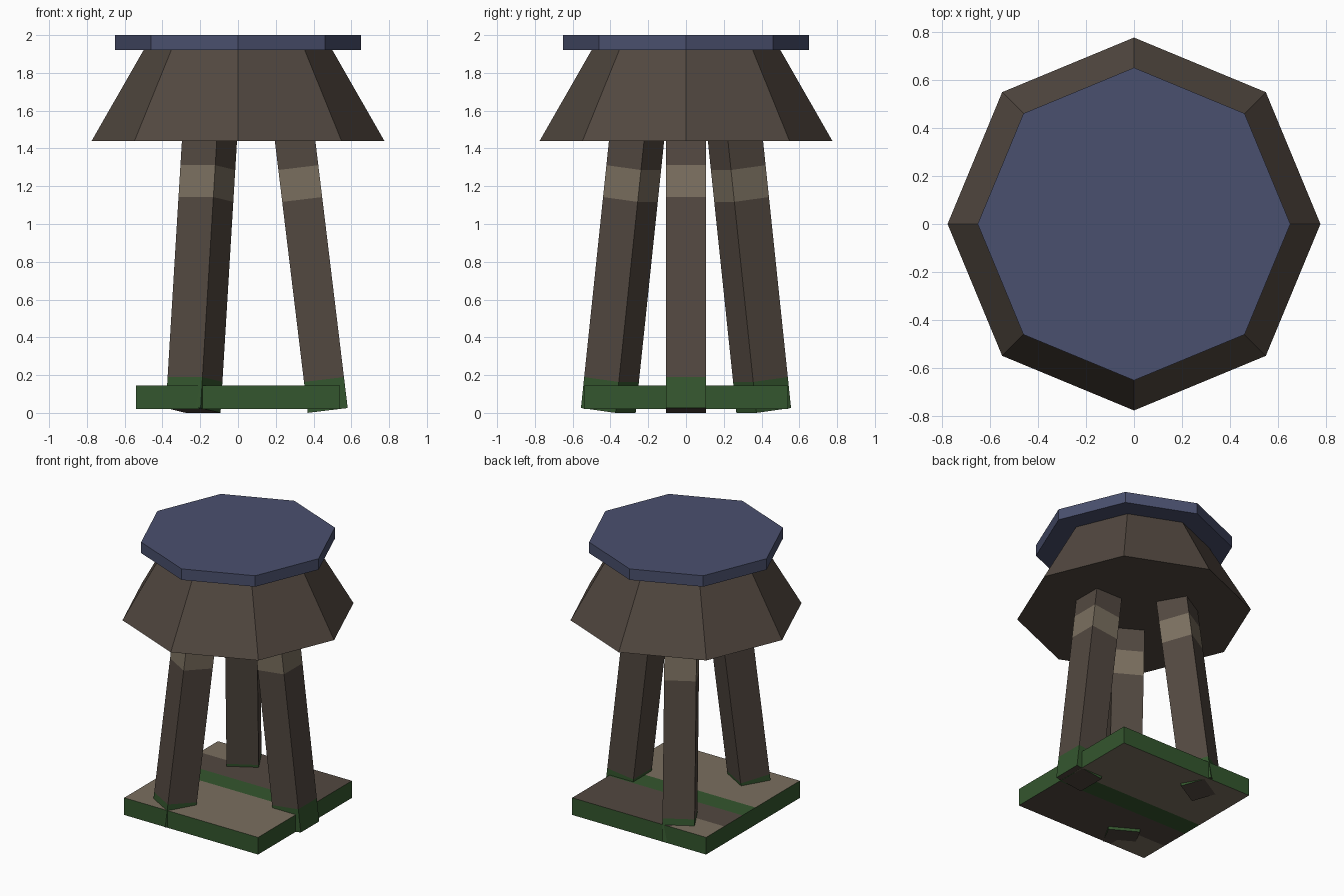
import bpy
import bmesh
from math import radians
from mathutils import Matrix, Vector

if "Cube" in bpy.data.objects:
    bpy.data.objects.remove(bpy.data.objects["Cube"], do_unlink=True)


def make_material(name, rgb):
    """Flat material from 0-255 display values, converted to linear."""
    linear = [((c / 255 + 0.055) / 1.055) ** 2.4 for c in rgb]
    mat = bpy.data.materials.new(name)
    mat.use_nodes = True
    mat.diffuse_color = (*linear, 1)
    shader = next(n for n in mat.node_tree.nodes if n.type == 'BSDF_PRINCIPLED')
    shader.inputs["Base Color"].default_value = (*linear, 1)
    return mat


brown = make_material("dark brown wood", (82, 72, 64))
tan = make_material("tan wood", (122, 111, 95))
green = make_material("moss green", (52, 86, 46))
blue = make_material("slate blue", (74, 80, 110))
BROWN, TAN, GREEN = range(3)


def finish(name, bm, mats, matrix=Matrix()):
    mesh = bpy.data.meshes.new(name)
    bm.to_mesh(mesh)
    bm.free()
    for mat in mats:
        mesh.materials.append(mat)
    obj = bpy.data.objects.new(name, mesh)
    obj.matrix_world = matrix
    bpy.context.collection.objects.link(obj)
    return obj


def box(size, center):
    bm = bmesh.new()
    place = Matrix.Translation(center) @ Matrix.Diagonal((*size, 1))
    bmesh.ops.create_cube(bm, size=1, matrix=place)
    return bm


def cut(bm, axis, positions):
    """Slice the mesh with planes across one axis."""
    normal = Vector([float(i == axis) for i in range(3)])
    for p in positions:
        geom = bm.verts[:] + bm.edges[:] + bm.faces[:]
        bmesh.ops.bisect_plane(bm, geom=geom, plane_co=normal * p, plane_no=normal)
    bm.normal_update()


def octagon_drum(name, r_low, r_high, z_low, z_high, mat):
    bm = bmesh.new()
    bmesh.ops.create_cone(bm, cap_ends=True, segments=8, radius1=r_low,
                          radius2=r_high, depth=z_high - z_low,
                          matrix=Matrix.Translation((0, 0, (z_low + z_high) / 2)))
    finish(name, bm, [mat])


# Flared body and flat lid
octagon_drum("flared_body", 0.775, 0.5, 1.44, 1.92, brown)
octagon_drum("lid", 0.65, 0.65, 1.92, 2.0, blue)

# Square base: green rim, boards on top and below with a mossy stripe
bm = box((1.08, 1.08, 0.125), (0, 0, 0.0825))
cut(bm, 1, (-0.33, -0.12, -0.03, 0.03, 0.12, 0.33))
cut(bm, 0, (-0.25,))
for face in bm.faces:
    c = face.calc_center_median()
    across = c.y if face.normal.z > 0 else -c.y
    if abs(face.normal.z) < 0.5 or -0.03 < across < 0.12:
        face.material_index = GREEN
    elif across < 0 or (across > 0.33 and c.x < -0.25):
        face.material_index = TAN
    else:
        face.material_index = BROWN
finish("base", bm, [brown, tan, green])

# Three leaning legs with a mossy foot and a pale band
for name, angle in (("left_leg", 0), ("back_right_leg", 120), ("front_right_leg", 240)):
    bm = box((0.213, 0.213, 1.55), (0, 0, 0.775))
    cut(bm, 2, (0.165, 1.125, 1.295))
    for face in bm.faces:
        z = face.calc_center_median().z
        if abs(face.normal.z) > 0.5:
            face.material_index = BROWN
        elif z < 0.165:
            face.material_index = GREEN
        elif 1.125 < z < 1.295:
            face.material_index = TAN
    lean = (Matrix.Rotation(radians(angle), 4, 'Z')
            @ Matrix.Translation((0.475, 0, 0.013))
            @ Matrix.Rotation(radians(-6.9), 4, 'Y'))
    finish(name, bm, [brown, tan, green], lean)
